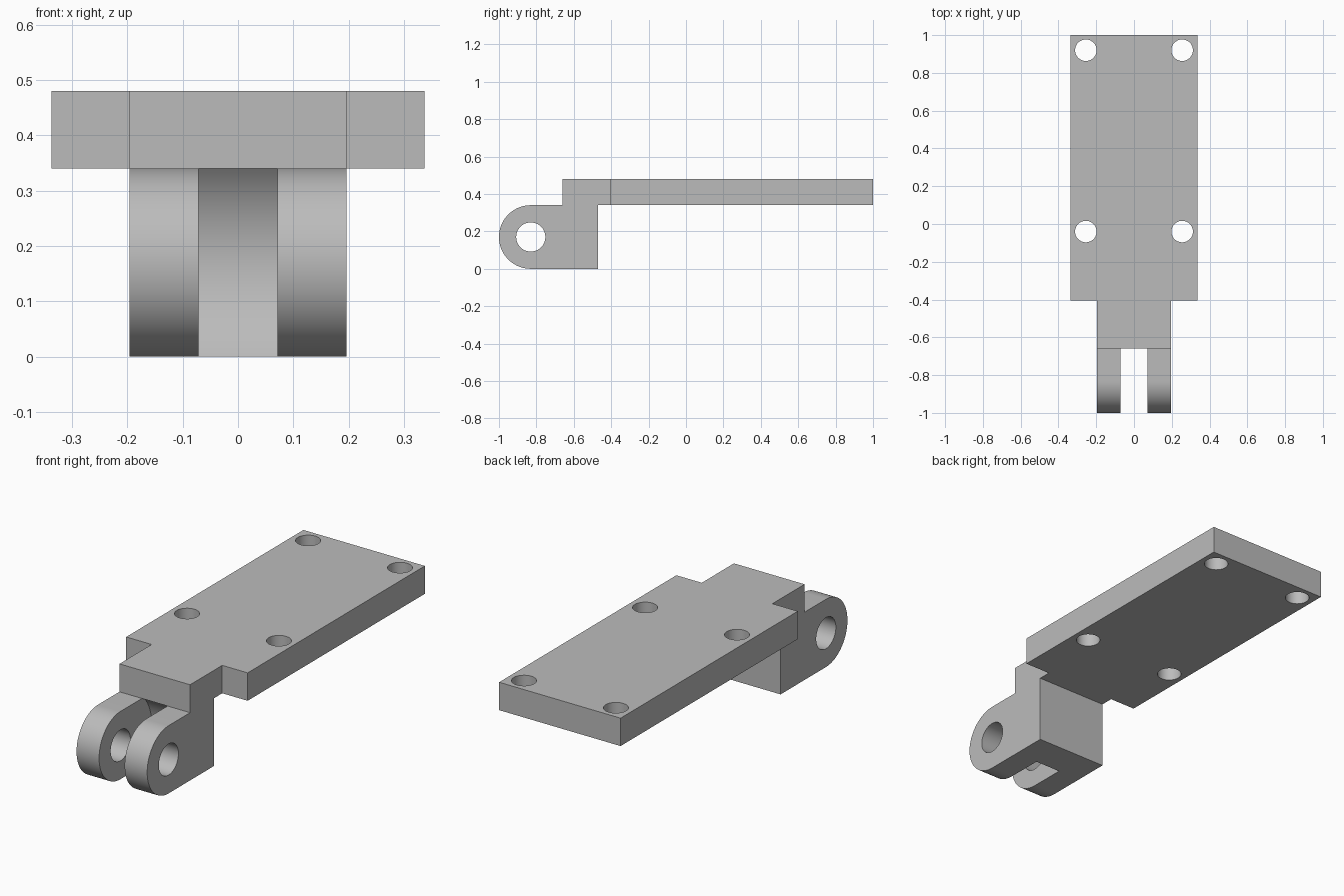
import bpy, bmesh
from math import sin, cos, asin, pi, radians

cube = bpy.data.objects.get("Cube")
if cube:
    bpy.data.objects.remove(cube, do_unlink=True)

grey = bpy.data.materials.new("plain_grey")
grey.use_nodes = True
colour = (0.5, 0.5, 0.5, 1)
grey.diffuse_color = colour
grey.node_tree.nodes["Principled BSDF"].inputs["Base Color"].default_value = colour

PIN_Y, PIN_Z, LUG_R, PIN_R, SLOT_R = -0.83, 0.17, 0.17, 0.078, 0.25
TOP, DECK = 0.48, 0.34          # plate top and underside
NECK_W, SLOT_W, PLATE_W = 0.196, 0.071, 0.337
STEP_Y, HEEL_Y, PLATE_Y = -0.66, -0.47, -0.405


def arc(cx, cy, r, start, end, steps):
    return [(cx + r * cos(start + (end - start) * i / steps),
             cy + r * sin(start + (end - start) * i / steps)) for i in range(steps + 1)]


def prism(name, outline, low, high, axis):
    """Extrude an outline: (y, z) along x, or (x, y) along z."""
    def place(a, b, t):
        return (t, a, b) if axis == "x" else (a, b, t)
    bm = bmesh.new()
    face = bm.faces.new([bm.verts.new(place(a, b, low)) for a, b in outline])
    new = bmesh.ops.extrude_face_region(bm, geom=[face])["geom"]
    shift = place(0, 0, high - low)
    bmesh.ops.translate(bm, vec=shift, verts=[v for v in new if isinstance(v, bmesh.types.BMVert)])
    bmesh.ops.recalc_face_normals(bm, faces=bm.faces)
    mesh = bpy.data.meshes.new(name)
    bm.to_mesh(mesh)
    bm.free()
    mesh.materials.append(grey)
    obj = bpy.data.objects.new(name, mesh)
    bpy.context.collection.objects.link(obj)
    return obj


def combine(target, other, operation):
    other.hide_render = True
    mod = target.modifiers.new(operation, "BOOLEAN")
    mod.operation, mod.solver, mod.object = operation, "EXACT", other
    bpy.context.view_layer.objects.active = target
    bpy.ops.object.modifier_apply(modifier=mod.name)
    bpy.data.objects.remove(other, do_unlink=True)


# Clevis and raised neck, as one side profile
side = [(HEEL_Y, 0), (HEEL_Y, DECK), (PLATE_Y, DECK), (PLATE_Y, TOP), (STEP_Y, TOP), (STEP_Y, DECK)]
side += arc(PIN_Y, PIN_Z, LUG_R, pi / 2, 3 * pi / 2, 40)
bracket = prism("hinge_bracket", side, -NECK_W, NECK_W, "x")

# Slot between the lugs, with a rounded back wall
slot = arc(PIN_Y, PIN_Z, SLOT_R, radians(-60), asin((DECK - PIN_Z) / SLOT_R), 32)
slot += [(STEP_Y, DECK), (STEP_Y, 0.4), (-1.1, 0.4), (-1.1, slot[0][1])]
combine(bracket, prism("slot_cutter", slot, -SLOT_W, SLOT_W, "x"), "DIFFERENCE")

# Pin hole through both lugs
pin = arc(PIN_Y, PIN_Z, PIN_R, 0, 2 * pi, 48)[:-1]
combine(bracket, prism("pin_cutter", pin, -0.3, 0.3, "x"), "DIFFERENCE")

# Mounting plate
plate = [(-PLATE_W, PLATE_Y), (PLATE_W, PLATE_Y), (PLATE_W, 1), (-PLATE_W, 1)]
combine(bracket, prism("mounting_plate", plate, DECK, TOP, "z"), "UNION")

# Four screw holes
for x in (-0.255, 0.255):
    for y in (-0.04, 0.92):
        hole = arc(x, y, 0.057, 0, 2 * pi, 48)[:-1]
        combine(bracket, prism("screw_cutter", hole, 0.2, 0.6, "z"), "DIFFERENCE")

# Merge leftover flat seams
bm = bmesh.new()
bm.from_mesh(bracket.data)
bmesh.ops.remove_doubles(bm, verts=bm.verts, dist=0.0001)
bmesh.ops.dissolve_limit(bm, angle_limit=radians(0.5), verts=bm.verts, edges=bm.edges)
bm.to_mesh(bracket.data)
bm.free()

bpy.ops.object.select_all(action="DESELECT")
bracket.select_set(True)
bpy.context.view_layer.objects.active = bracket
bpy.ops.object.shade_smooth_by_angle(angle=radians(30))
